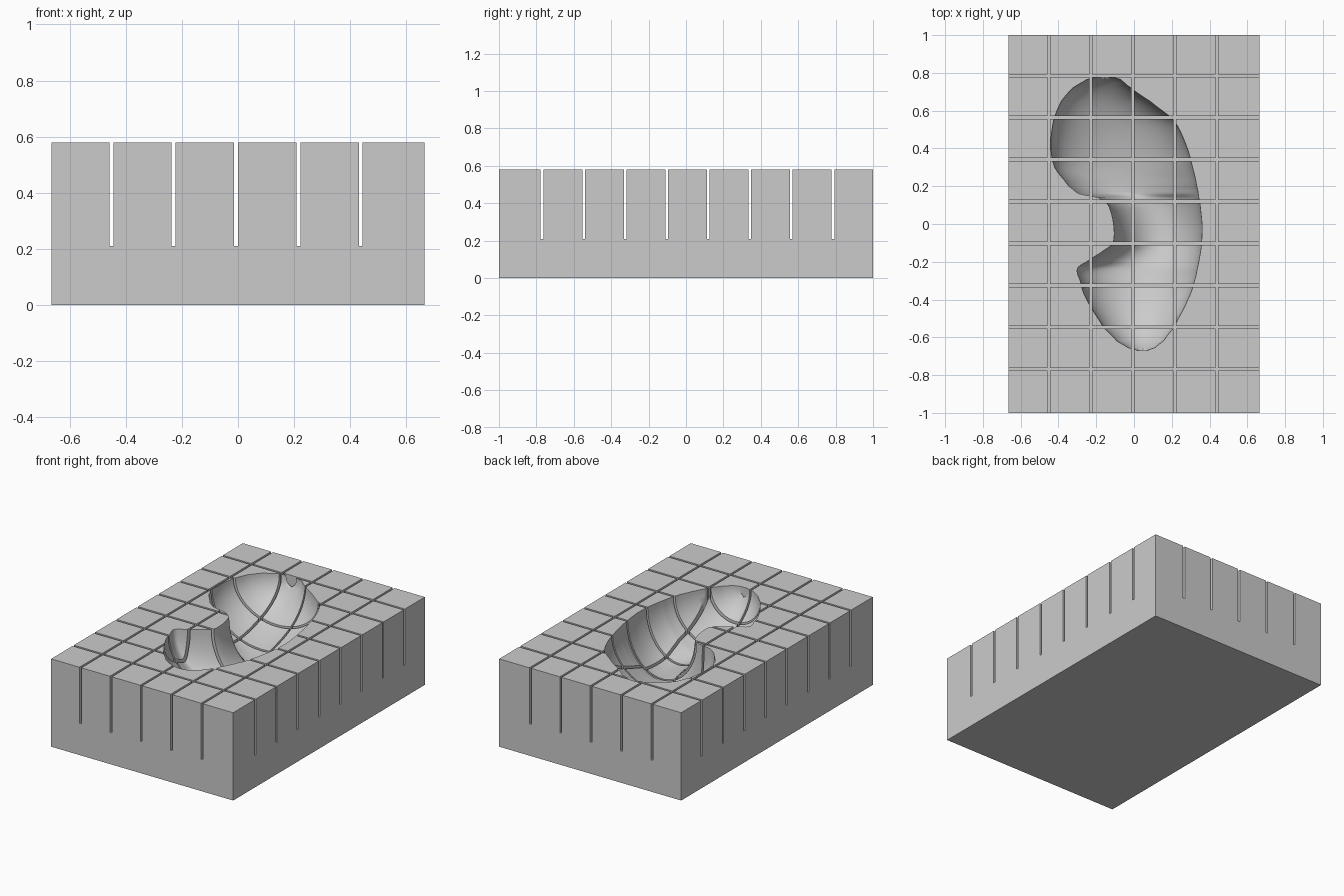
import bpy, bmesh, math
from mathutils import Vector

cube = bpy.data.objects.get("Cube")
if cube:
    bpy.data.objects.remove(cube, do_unlink=True)

TOP, SLOT_FLOOR, DEPTH = 0.58, 0.21, 0.32
HALF_X, HALF_Y = 0.665, 1.0
SLOT, PITCH = 0.014, 0.2222

grey = bpy.data.materials.new("plain grey")
grey.use_nodes = True
grey.diffuse_color = (0.6, 0.6, 0.6, 1)
grey.node_tree.nodes["Principled BSDF"].inputs["Base Color"].default_value = (0.6, 0.6, 0.6, 1)


def make_object(name, bm):
    bmesh.ops.recalc_face_normals(bm, faces=bm.faces)
    mesh = bpy.data.meshes.new(name)
    bm.to_mesh(mesh)
    bm.free()
    mesh.materials.append(grey)
    obj = bpy.data.objects.new(name, mesh)
    bpy.context.collection.objects.link(obj)
    return obj


def add_box(bm, low, high):
    low, high = Vector(low), Vector(high)
    verts = bmesh.ops.create_cube(bm, size=1)["verts"]
    bmesh.ops.scale(bm, vec=high - low, verts=verts)
    bmesh.ops.translate(bm, vec=(low + high) / 2, verts=verts)


def spline(a, b, c, d, t):
    return b + t * (c - a + t * (2 * a - 5 * b + 4 * c - d + t * (3 * (b - c) + d - a))) / 2


# Solid block
bm = bmesh.new()
add_box(bm, (-HALF_X, -HALF_Y, 0), (HALF_X, HALF_Y, TOP))
block = make_object("slicing_block", bm)

# Kidney-shaped hollow: y station, left rim x, right rim x
stations = [
    (-0.67, 0.02, 0.07), (-0.655, -0.03, 0.11), (-0.62, -0.09, 0.155),
    (-0.55, -0.16, 0.21), (-0.4, -0.25, 0.285), (-0.3, -0.285, 0.32),
    (-0.235, -0.3, 0.335), (-0.2, -0.25, 0.343), (-0.14, -0.16, 0.353),
    (-0.1, -0.11, 0.358), (0, -0.108, 0.36), (0.1, -0.135, 0.35),
    (0.14, -0.19, 0.343), (0.16, -0.29, 0.34), (0.2, -0.345, 0.332),
    (0.3, -0.42, 0.31), (0.42, -0.44, 0.275), (0.55, -0.425, 0.21),
    (0.65, -0.385, 0.085), (0.72, -0.325, -0.015), (0.765, -0.25, -0.07),
    (0.78, -0.19, -0.12),
]
sections = []
last = len(stations) - 1
for i in range(last):
    a, b, c, d = (stations[min(max(i + k, 0), last)] for k in (-1, 0, 1, 2))
    for step in range(4):
        t = step / 4
        sections.append((b[0] + t * (c[0] - b[0]),
                         spline(a[1], b[1], c[1], d[1], t),
                         spline(a[2], b[2], c[2], d[2], t)))
sections.append(stations[-1])

bm = bmesh.new()
rings = []
for y, left, right in sections:
    t = (y - 0.055) / 0.73
    depth = DEPTH * math.sqrt(max(0.04, 1 - t * t))
    mid, half = (left + right) / 2, (right - left) / 2
    points = [(left, y, TOP + 0.1)]
    for k in range(29):
        angle = math.pi * k / 28
        points.append((mid - half * math.cos(angle), y, TOP - depth * math.sin(angle)))
    points.append((right, y, TOP + 0.1))
    rings.append([bm.verts.new(p) for p in points])
for ring, following in zip(rings, rings[1:]):
    for k in range(len(ring)):
        n = (k + 1) % len(ring)
        bm.faces.new((ring[k], ring[n], following[n], following[k]))
bm.faces.new(rings[0])
bm.faces.new(rings[-1])
hollow = make_object("hollow_cutter", bm)

# Blade slots running along the length and across the width
bm = bmesh.new()
for k in range(5):
    x = -0.007 + (k - 2) * PITCH
    add_box(bm, (x - SLOT / 2, -1.2, SLOT_FLOOR), (x + SLOT / 2, 1.2, 0.8))
long_slots = make_object("long_slot_cutter", bm)

bm = bmesh.new()
for k in range(8):
    y = 0.008 + (k - 3.5) * PITCH
    add_box(bm, (-0.9, y - SLOT / 2, SLOT_FLOOR), (0.9, y + SLOT / 2, 0.8))
cross_slots = make_object("cross_slot_cutter", bm)

# Cut everything out of the block
bpy.ops.object.select_all(action="DESELECT")
bpy.context.view_layer.objects.active = block
block.select_set(True)
for cutter in (hollow, long_slots, cross_slots):
    cutter.hide_render = True
    cut = block.modifiers.new(cutter.name, "BOOLEAN")
    cut.operation = "DIFFERENCE"
    cut.solver = "EXACT"
    cut.object = cutter
    bpy.ops.object.modifier_apply(modifier=cut.name)
    bpy.data.objects.remove(cutter, do_unlink=True)
bpy.ops.object.shade_smooth_by_angle(angle=math.radians(35))
